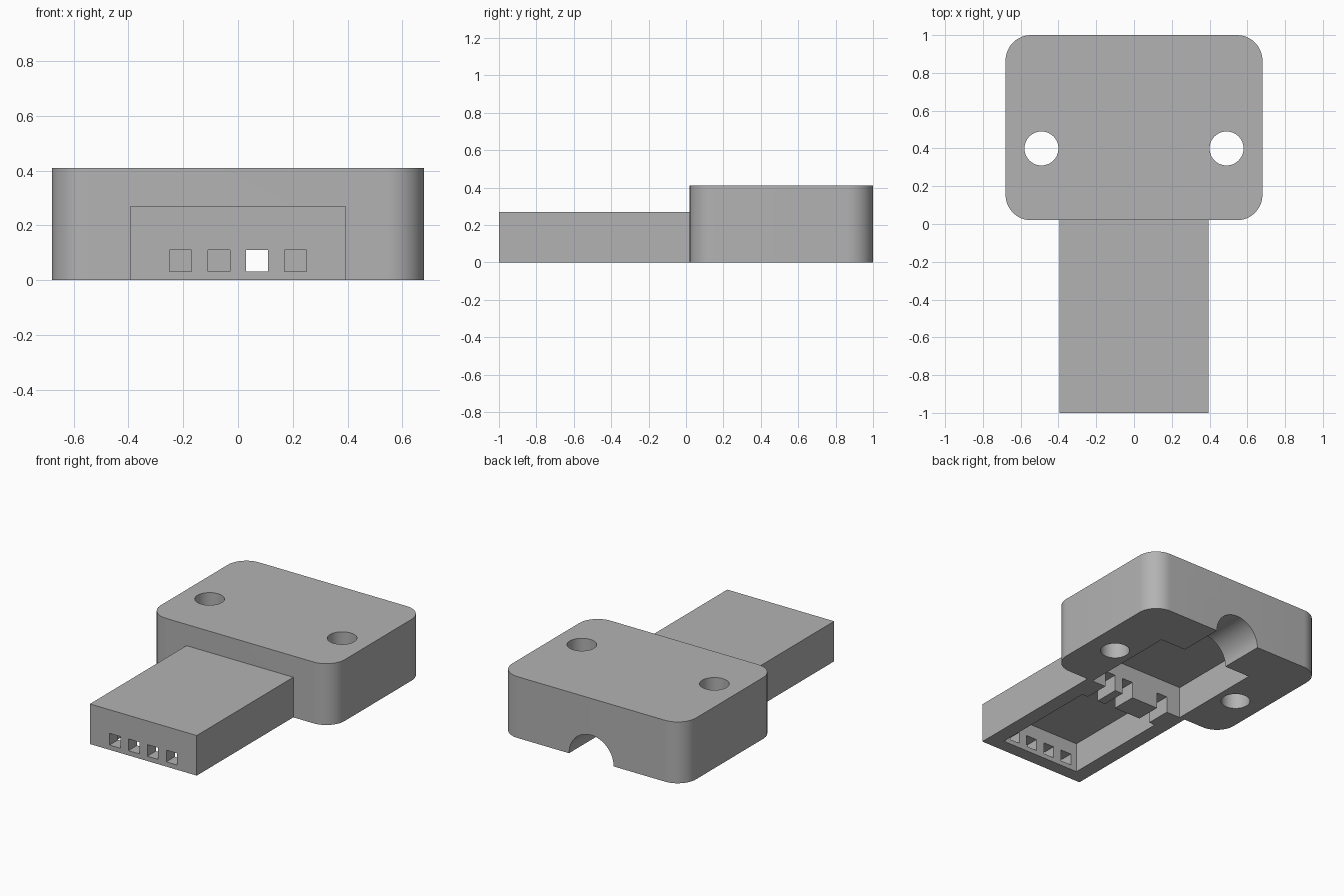
import bpy
import bmesh
from math import pi
from mathutils import Matrix

if "Cube" in bpy.data.objects:
    bpy.data.objects.remove(bpy.data.objects["Cube"])

grey = bpy.data.materials.new("plain_grey")
grey.use_nodes = True
COLOUR = (0.45, 0.45, 0.45, 1)
grey.diffuse_color = COLOUR
grey.node_tree.nodes["Principled BSDF"].inputs["Base Color"].default_value = COLOUR


def finish(name, bm):
    mesh = bpy.data.meshes.new(name)
    bm.to_mesh(mesh)
    bm.free()
    mesh.materials.append(grey)
    ob = bpy.data.objects.new(name, mesh)
    bpy.context.collection.objects.link(ob)
    return ob


def box(name, x, y, z, corner=0):
    """Box from (min, max) ranges, with optional rounded upright edges."""
    bm = bmesh.new()
    size = [r[1] - r[0] for r in (x, y, z)]
    mid = [(r[0] + r[1]) / 2 for r in (x, y, z)]
    bmesh.ops.create_cube(bm, size=1, matrix=Matrix.Translation(mid) @ Matrix.Diagonal((*size, 1)))
    if corner:
        upright = [e for e in bm.edges if abs(e.verts[0].co.z - e.verts[1].co.z) > 0.01]
        bmesh.ops.bevel(bm, geom=upright, offset=corner, segments=12, profile=0.5, affect='EDGES')
    return finish(name, bm)


def rod(name, radius, depth, centre, turn=0):
    bm = bmesh.new()
    place = Matrix.Translation(centre) @ Matrix.Rotation(turn, 4, 'X')
    bmesh.ops.create_cone(bm, cap_ends=True, segments=48, radius1=radius, radius2=radius,
                          depth=depth, matrix=place)
    return finish(name, bm)


def carve(ob, cutters):
    """Subtract every cutter, bake the result and drop the cutters."""
    for c in cutters:
        mod = ob.modifiers.new("cut", 'BOOLEAN')
        mod.operation, mod.solver, mod.object = 'DIFFERENCE', 'EXACT', c
    graph = bpy.context.evaluated_depsgraph_get()
    baked = bpy.data.meshes.new_from_object(ob.evaluated_get(graph))
    ob.modifiers.clear()
    ob.data = baked
    for c in cutters:
        bpy.data.objects.remove(c)
    bpy.ops.object.select_all(action='DESELECT')
    ob.select_set(True)
    bpy.context.view_layer.objects.active = ob
    bpy.ops.object.shade_smooth_by_angle(angle=pi / 6)


JOINT = 0.02
HALF_PIN = 0.04

# Plug: hollow underneath, pin holes in the tip, wire channels at the rear
plug = box("plug_shell", (-0.395, 0.395), (-1, JOINT), (0, 0.268))
cuts = [box("plug_cavity", (-0.295, 0.295), (-0.91, -0.15), (-0.1, 0.2))]
for x in (-0.21, -0.07, 0.07, 0.21):
    span = (x - HALF_PIN, x + HALF_PIN)
    cuts.append(box("pin_hole", span, (-1.1, -0.8), (0.032, 0.11)))
    if x != -0.07:
        cuts.append(box("wire_channel", span, (-0.3, 0.2), (-0.1, 0.11)))
carve(plug, cuts)

# Head: rounded block with a cavity, a cable groove and two screw holes
head = box("head_shell", (-0.68, 0.68), (JOINT, 1), (0, 0.41), corner=0.135)
cuts = [box("head_cavity", (-0.355, 0.355), (-0.1, 0.69), (-0.1, 0.215)),
        rod("cable_groove", 0.165, 0.6, (0, 0.9, 0), pi / 2)]
for side in (-1, 1):
    cuts.append(rod("screw_hole", 0.09, 1, (side * 0.49, 0.4, 0.2)))
carve(head, cuts)
